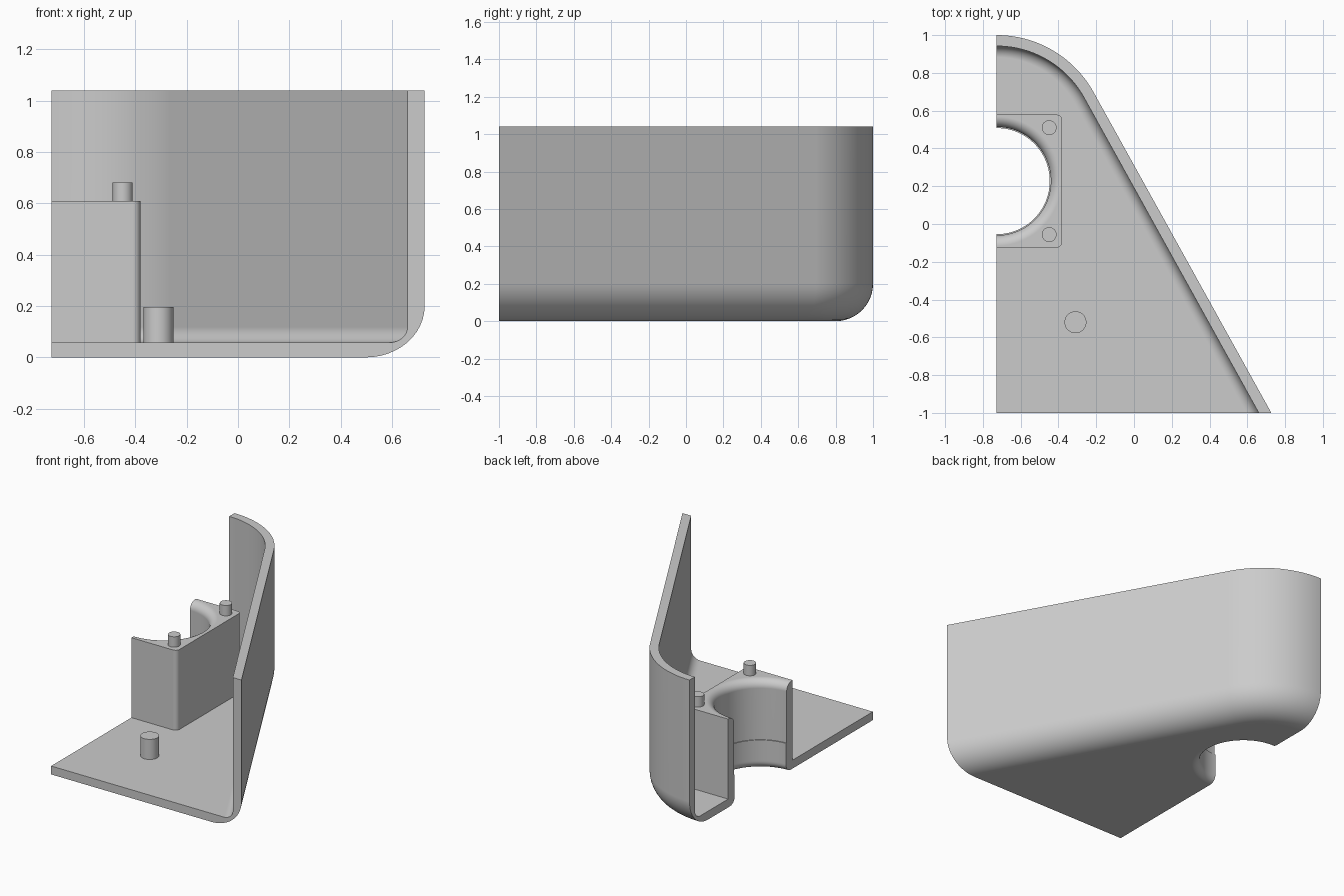
import bpy, bmesh
from math import sin, cos, pi, radians

old = bpy.data.objects.get("Cube")
if old:
    bpy.data.objects.remove(old, do_unlink=True)

# Main dimensions
W, H, T = 0.727, 1.04, 0.058          # half width, height, wall thickness
SLOPE = radians(61)                   # direction of the slanted wall's normal
S, C = sin(SLOPE), cos(SLOPE)
R = 2 * (S * W - C) / (1 - C)         # radius of the rounded end
BORE_Y, BORE_R, BLOCK_TOP = 0.227, 0.287, 0.61

grey = bpy.data.materials.new("plain grey")
grey.use_nodes = True
grey.diffuse_color = (0.6, 0.6, 0.6, 1)
grey.node_tree.nodes["Principled BSDF"].inputs["Base Color"].default_value = (0.6, 0.6, 0.6, 1)


def make_object(name, bm):
    bmesh.ops.recalc_face_normals(bm, faces=bm.faces[:])
    mesh = bpy.data.meshes.new(name)
    bm.to_mesh(mesh)
    bm.free()
    mesh.materials.append(grey)
    obj = bpy.data.objects.new(name, mesh)
    bpy.context.collection.objects.link(obj)
    return obj


def activate(obj):
    bpy.ops.object.select_all(action='DESELECT')
    obj.select_set(True)
    bpy.context.view_layer.objects.active = obj


def arc(cx, cy, r, start, end, steps):
    angles = [radians(start + (end - start) * i / steps) for i in range(steps + 1)]
    return [(cx + r * cos(a), cy + r * sin(a)) for a in angles]


def prism(name, outline, z0, z1):
    bm = bmesh.new()
    low = [bm.verts.new((x, y, z0)) for x, y in outline]
    high = [bm.verts.new((x, y, z1)) for x, y in outline]
    bm.faces.new(low)
    bm.faces.new(high)
    for i in range(len(low)):
        j = (i + 1) % len(low)
        bm.faces.new((low[i], low[j], high[j], high[i]))
    return make_object(name, bm)


# Shell: rounded wall and floor, swept along the plan outline
def shell():
    bm = bmesh.new()

    def row(depth, z):
        pts = []
        for i in range(33):
            a = SLOPE * i / 32
            pts.append((-W + (R - depth) * sin(a), 1 - R + (R - depth) * cos(a)))
        pts.append((W - depth / S, -1))
        return [bm.verts.new((x, y, z)) for x, y in pts]

    outer = [(0, H)] + arc(0.2, 0.2, 0.2, 180, 270, 12)
    inner = arc(T + 0.06, T + 0.06, 0.06, 270, 180, 8) + [(T, H)]
    out_rows = [row(*p) for p in outer]
    in_rows = [row(*p) for p in inner]
    low = bm.verts.new((-W, -1, 0))
    high = bm.verts.new((-W, -1, T))
    pairs = list(zip(out_rows, out_rows[1:])) + list(zip(in_rows, in_rows[1:]))
    for a, b in pairs + [(in_rows[-1], out_rows[0])]:
        for i in range(len(a) - 1):
            bm.faces.new((a[i], a[i + 1], b[i + 1], b[i]))
    bm.faces.new(out_rows[-1] + [low])
    bm.faces.new(in_rows[0] + [high])
    for end in (0, -1):
        bm.faces.new([r[end] for r in out_rows] + [low, high] + [r[end] for r in in_rows])
    return make_object("shell", bm)


# Bore cutter: turned profile with a small step and rounded mouths
def bore_cutter():
    low_r, low_f, top_f = BORE_R - 0.006, 0.05, 0.055
    profile = [(low_r + low_f, -0.1)]
    profile += arc(low_r + low_f, low_f, low_f, 270, 180, 8)[0:]
    profile += [(low_r, 0.2), (BORE_R, 0.2)]
    profile += arc(BORE_R + top_f, BLOCK_TOP - top_f, top_f, 180, 90, 8)
    profile += [(BORE_R + top_f, BLOCK_TOP + 0.1)]
    bm = bmesh.new()
    n = 96
    rings = [[bm.verts.new((-W + r * cos(2 * pi * (i + 0.5) / n),
                            BORE_Y + r * sin(2 * pi * (i + 0.5) / n), z))
              for i in range(n)] for r, z in profile]
    for a, b in zip(rings, rings[1:]):
        for i in range(n):
            j = (i + 1) % n
            bm.faces.new((a[i], a[j], b[j], b[i]))
    bm.faces.new(rings[0])
    bm.faces.new(rings[-1])
    obj = make_object("bore_cutter", bm)
    obj.hide_render = True
    return obj


# Mounting block with two rounded corners
edge, half, corner = -0.38, 0.352, 0.03
outline = [(-W, BORE_Y - half)]
outline += arc(edge - corner, BORE_Y - half + corner, corner, -90, 0, 6)
outline += arc(edge - corner, BORE_Y + half - corner, corner, 0, 90, 6)
outline += [(-W, BORE_Y + half)]
block = prism("mounting_block", outline, T, BLOCK_TOP)

body = shell()
cutter = bore_cutter()
for obj in (body, block):
    activate(obj)
    mod = obj.modifiers.new("bore", 'BOOLEAN')
    mod.operation = 'DIFFERENCE'
    mod.solver = 'EXACT'
    mod.object = cutter
    bpy.ops.object.modifier_apply(modifier=mod.name)
bpy.data.objects.remove(cutter, do_unlink=True)


# Pegs on the block and the post on the floor
def peg(name, x, y, r, z0, z1):
    return prism(name, arc(x, y, r, 0, 360, 40)[:-1], z0, z1)


parts = [body, block, peg("floor_post", -0.31, -0.52, 0.058, T, 0.197)]
for name, side in (("front_peg", -1), ("back_peg", 1)):
    parts.append(peg(name, -0.449, BORE_Y + side * 0.283, 0.039, BLOCK_TOP, 0.682))

for obj in parts:
    activate(obj)
    bpy.ops.object.shade_smooth_by_angle(angle=radians(30))
    weighted = obj.modifiers.new("weighted normals", 'WEIGHTED_NORMAL')
    weighted.keep_sharp = True
